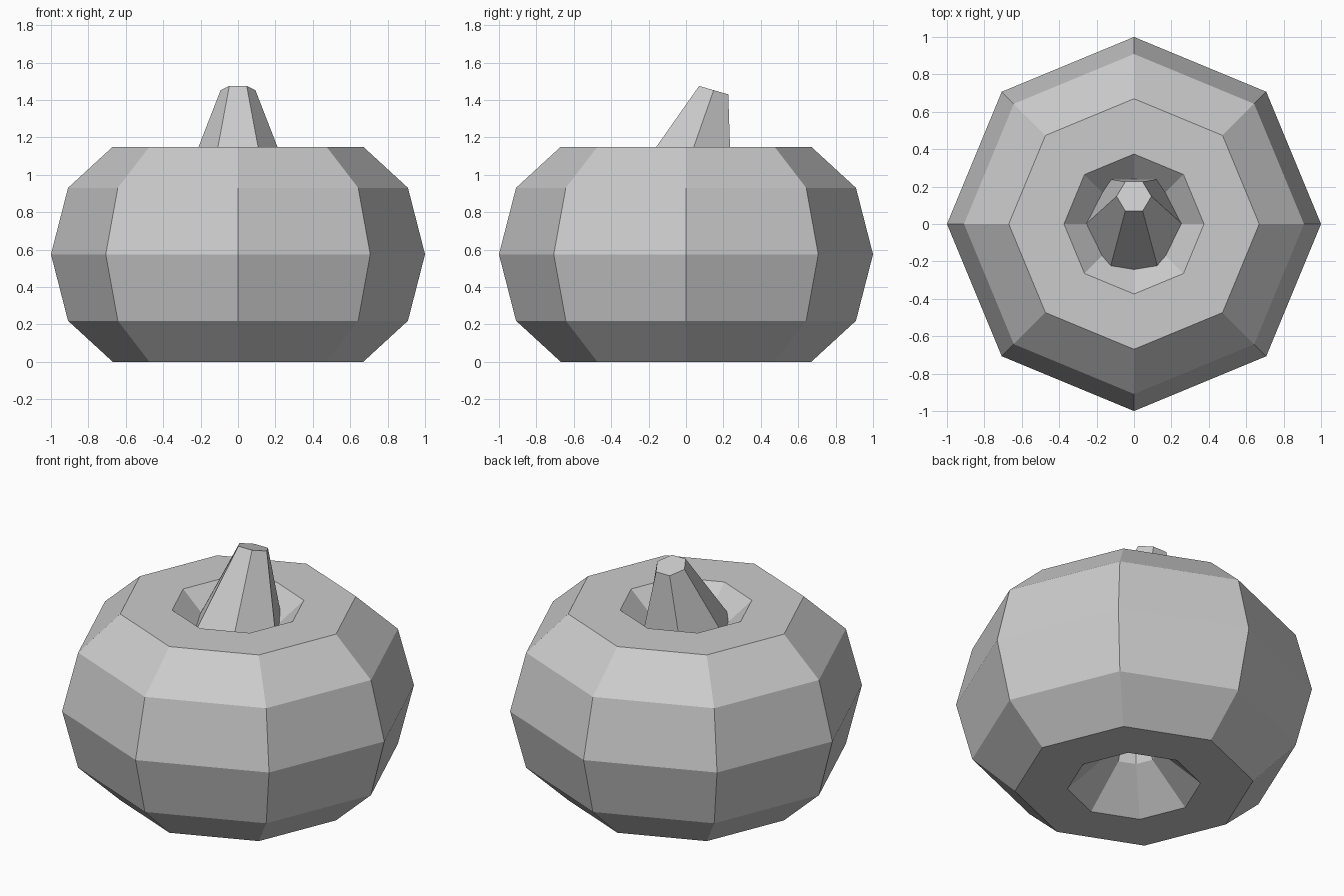
import bpy, bmesh, math

if "Cube" in bpy.data.objects:
    bpy.data.objects.remove(bpy.data.objects["Cube"], do_unlink=True)

# Plain grey shared by both parts
grey = bpy.data.materials.new("plain grey")
grey.use_nodes = True
color = (0.6, 0.6, 0.6, 1)
grey.diffuse_color = color
grey.node_tree.nodes["Principled BSDF"].inputs["Base Color"].default_value = color

# Pumpkin body: a faceted ring stretched upwards, nearly closed in the middle
HALF_HEIGHT = 0.575
bpy.ops.mesh.primitive_torus_add(major_segments=8, minor_segments=10,
                                 major_radius=0.522, minor_radius=0.478,
                                 location=(0, 0, HALF_HEIGHT))
body = bpy.context.object
body.name = "pumpkin_body"
body.scale.z = HALF_HEIGHT / (0.478 * math.sin(math.radians(72)))
bpy.ops.object.transform_apply(location=False, rotation=False, scale=True)
body.data.materials.append(grey)


# Stem: six-sided taper that leans back, with a tilted top
def hexagon(bm, radius, front, back, z_front, z_back):
    ring = []
    for i in range(6):
        angle = math.radians(60 * i)
        t = 0.5 + math.sin(angle) / math.sqrt(3)
        ring.append(bm.verts.new((radius * math.cos(angle),
                                  front + (back - front) * t,
                                  z_front + (z_back - z_front) * t)))
    return ring


bm = bmesh.new()
base = hexagon(bm, 0.30, -0.32, 0.243, 0.92, 0.92)
tip = hexagon(bm, 0.093, 0.07, 0.226, 1.475, 1.43)
bm.faces.new(base[::-1])
bm.faces.new(tip)
for i in range(6):
    j = (i + 1) % 6
    bm.faces.new((base[i], base[j], tip[j], tip[i]))
mesh = bpy.data.meshes.new("stem")
bm.to_mesh(mesh)
bm.free()
stem = bpy.data.objects.new("stem", mesh)
bpy.context.collection.objects.link(stem)
mesh.materials.append(grey)
